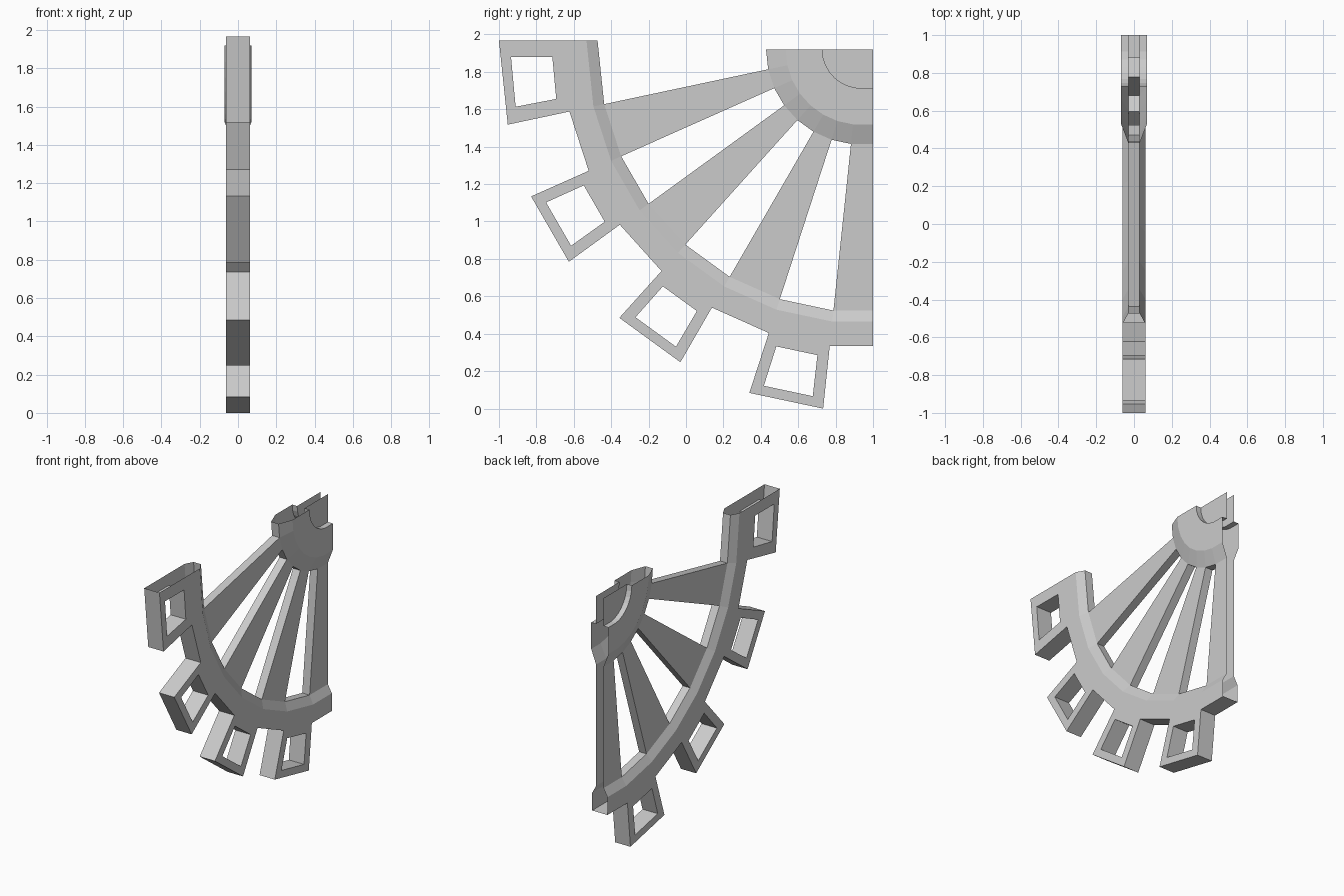
import bpy, bmesh, math
from mathutils import Vector

if "Cube" in bpy.data.objects:
    bpy.data.objects.remove(bpy.data.objects["Cube"])

CY, CZ = 0.935, 1.919            # wheel centre
X_IN, X_RIM, X_HUB = 0.03, 0.062, 0.07
HUB_PIT, HUB_FACE, HUB_EDGE = 0.206, 0.402, 0.507
RIM_IN, RIM_FACE, RIM_OUT, TOOTH = 1.403, 1.462, 1.593, 1.93
ANGLES = [0, 6, 18, 30, 42, 54, 66, 78, 90]   # from straight down towards -y
STEPS = list(zip(ANGLES, ANGLES[1:]))
SPOKES, TEETH = STEPS[0::2], STEPS[1::2]


def P(x, r, a):
    """Point on the wheel; both ends of the sector are trimmed flat."""
    if a == 0:
        return Vector((x, 1.0, CZ - r * math.cos(math.radians(6))))
    if a == 90 and r > 1:
        return Vector((x, CY - r - 0.005, CZ + 0.048))
    t = math.radians(a)
    return Vector((x, CY - r * math.sin(t), CZ - r * math.cos(t)))


def radial(a, s=1):
    t = math.radians(a)
    return Vector((0, -math.sin(t), -math.cos(t))) * s


def tangent(a, s=1):
    t = math.radians(a)
    return Vector((0, -math.cos(t), math.sin(t))) * s


class Part:
    """Collects faces, each turned to look along a given direction."""
    def __init__(self, name):
        self.name, self.bm = name, bmesh.new()

    def face(self, pts, out):
        f = self.bm.faces.new([self.bm.verts.new(p) for p in pts])
        f.normal_update()
        if f.normal.dot(out) < 0:
            f.normal_flip()

    def arc(self, p0, p1, a, b, out):
        """Band between two (x, r) profile points over one step."""
        self.face([P(*p0, a), P(*p0, b), P(*p1, b), P(*p1, a)], out)

    def wall(self, x, r0, r1, a, out):
        self.face([P(-x, r0, a), P(x, r0, a), P(x, r1, a), P(-x, r1, a)], out)

    def done(self):
        bmesh.ops.remove_doubles(self.bm, verts=self.bm.verts, dist=1e-5)
        me = bpy.data.meshes.new(self.name)
        self.bm.to_mesh(me)
        self.bm.free()
        bpy.context.collection.objects.link(bpy.data.objects.new(self.name, me))


SIDES = [(s, Vector((s, 0, 0))) for s in (-1, 1)]

# Rim: chamfered inner edge, flat sides, open where spokes and teeth join
rim = Part("rim")
for a, b in STEPS:
    m = (a + b) / 2
    for s, out in SIDES:
        rim.arc((s * X_IN, RIM_IN), (s * X_RIM, RIM_FACE), a, b, out)
        rim.arc((s * X_RIM, RIM_FACE), (s * X_RIM, RIM_OUT), a, b, out)
    if (a, b) in TEETH:
        rim.arc((-X_IN, RIM_IN), (X_IN, RIM_IN), a, b, radial(m, -1))
    else:
        rim.arc((-X_RIM, RIM_OUT), (X_RIM, RIM_OUT), a, b, radial(m))
rim.done()

# Hub: chamfered disc with a round recess on each side, hollow inside
hub = Part("hub")
for a, b in STEPS:
    m = (a + b) / 2
    for s, out in SIDES:
        hub.arc((s * X_IN, HUB_EDGE), (s * X_HUB, HUB_FACE), a, b, out)
        hub.arc((s * X_HUB, HUB_FACE), (s * X_HUB, HUB_PIT), a, b, out)
        hub.arc((s * X_HUB, HUB_PIT), (s * X_IN, HUB_PIT), a, b, radial(m, -1))
    if (a, b) in TEETH:
        hub.arc((-X_IN, HUB_EDGE), (X_IN, HUB_EDGE), a, b, radial(m))
for s, out in SIDES:
    hub.face([P(s * X_IN, HUB_PIT, a) for a in ANGLES]
             + [Vector((s * X_IN, 1.0, CZ))], out)
hub.done()

# Spokes: hollow tapered bars
for i, (a, b) in enumerate(SPOKES):
    spoke = Part(f"spoke_{i + 1}")
    for s, out in SIDES:
        spoke.arc((s * X_IN, HUB_EDGE), (s * X_IN, RIM_IN), a, b, out)
    if a > 0:
        spoke.wall(X_IN, HUB_EDGE, RIM_IN, a, tangent(a, -1))
    spoke.wall(X_IN, HUB_EDGE, RIM_IN, b, tangent(b))
    spoke.done()

# Teeth: boxes round the rim, each with a window right through
for i, (a, b) in enumerate(TEETH):
    tooth = Part(f"tooth_{i + 1}")
    m = (a + b) / 2
    w = m + (0.7 if b == 90 else 0)
    outer = [(RIM_OUT, a), (RIM_OUT, b), (TOOTH, b), (TOOTH, a)]
    inner = [(1.65, w - 3.9), (1.65, w + 3.9), (1.871, w + 4.1), (1.871, w - 4.1)]
    look = [radial(m), tangent(m, -1), radial(m, -1), tangent(m)]
    for k in range(4):
        n = (k + 1) % 4
        for s, out in SIDES:
            x = s * X_RIM
            tooth.face([P(x, *outer[k]), P(x, *outer[n]),
                        P(x, *inner[n]), P(x, *inner[k])], out)
        tooth.face([P(-X_RIM, *inner[k]), P(X_RIM, *inner[k]),
                    P(X_RIM, *inner[n]), P(-X_RIM, *inner[n])], look[k])
    tooth.arc((-X_RIM, TOOTH), (X_RIM, TOOTH), a, b, radial(m))
    tooth.wall(X_RIM, RIM_OUT, TOOTH, a, tangent(a, -1))
    if b < 90:
        tooth.wall(X_RIM, RIM_OUT, TOOTH, b, tangent(b))
    tooth.done()
